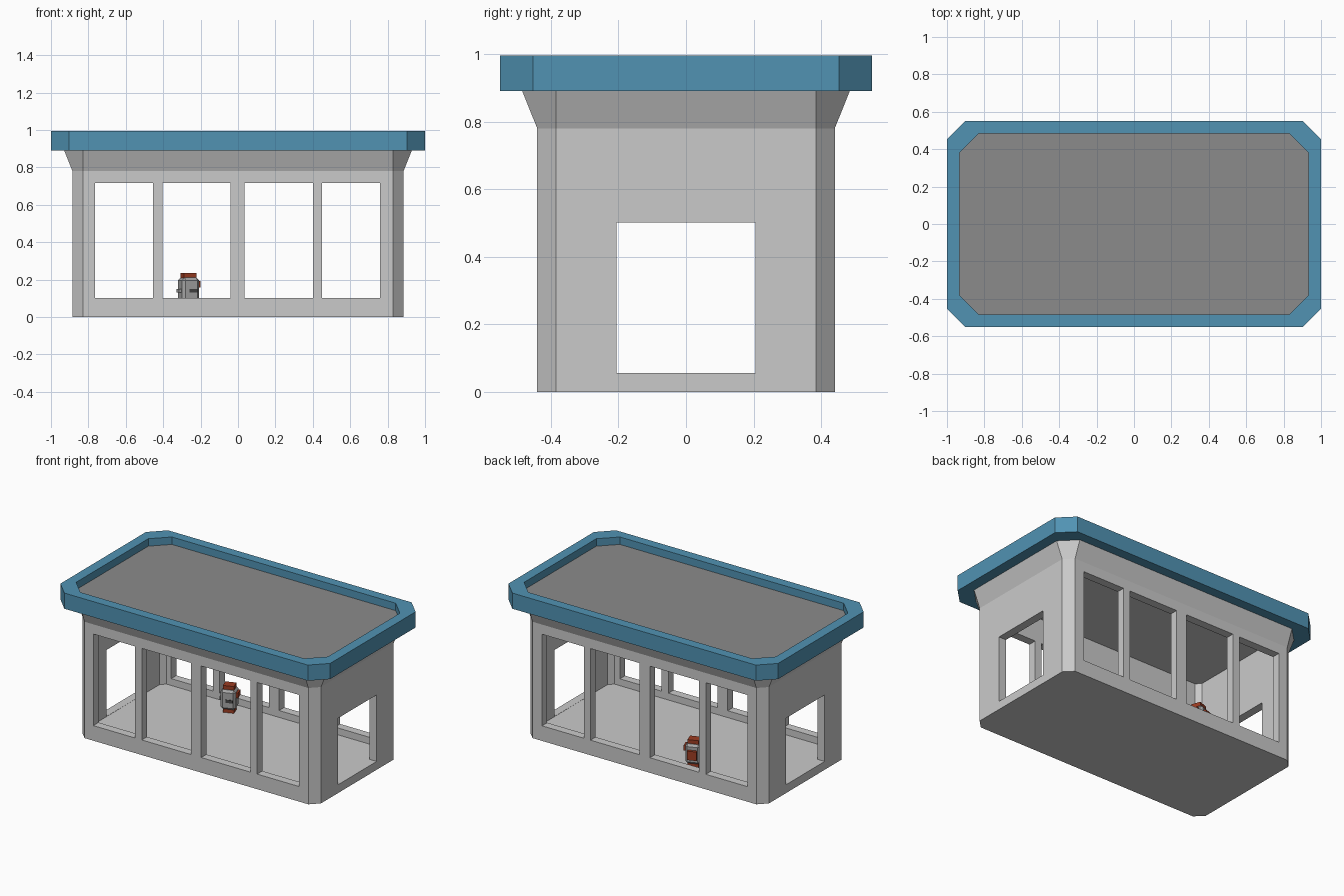
import bpy
import bmesh
from mathutils import Matrix, Vector

cube = bpy.data.objects.get("Cube")
if cube:
    bpy.data.objects.remove(cube, do_unlink=True)


def material(name, color):
    m = bpy.data.materials.new(name)
    m.use_nodes = True
    m.diffuse_color = (*color, 1)
    m.node_tree.nodes["Principled BSDF"].inputs["Base Color"].default_value = (*color, 1)
    return m


WALL = material("pale grey plaster", (0.59, 0.59, 0.59))
BLUE = material("blue trim", (0.082, 0.29, 0.45))
DECK = material("dark grey roofing", (0.26, 0.26, 0.26))
METAL = material("machine grey", (0.38, 0.38, 0.38))
DARK = material("dark slot", (0.06, 0.06, 0.06))
RUST = material("rust red", (0.33, 0.045, 0.016))


def finish(name, bm, mats):
    bmesh.ops.recalc_face_normals(bm, faces=bm.faces)
    mesh = bpy.data.meshes.new(name)
    bm.to_mesh(mesh)
    bm.free()
    for m in mats:
        mesh.materials.append(m)
    ob = bpy.data.objects.new(name, mesh)
    bpy.context.collection.objects.link(ob)
    return ob


def octagon(hx, hy, c):
    """Rectangle with cut corners."""
    quarter = [(hx, hy - c), (hx - c, hy)]
    pts = quarter + [(-x, y) for x, y in reversed(quarter)]
    return pts + [(-x, -y) for x, y in pts]


def loft(name, rings, mats, cap_index=0):
    """Bridge cut-corner rings (half x, half y, corner, z) and cap both ends."""
    bm = bmesh.new()
    loops = [[bm.verts.new((x, y, z)) for x, y in octagon(hx, hy, c)]
             for hx, hy, c, z in rings]
    for a, b in zip(loops, loops[1:]):
        for i in range(len(a)):
            j = (i + 1) % len(a)
            bm.faces.new((a[i], a[j], b[j], b[i]))
    bm.faces.new(loops[0][::-1])
    bm.faces.new(loops[-1]).material_index = cap_index
    return finish(name, bm, mats)


def box(name, center, size, mat, spin=None, bevel=0):
    bm = bmesh.new()
    bmesh.ops.create_cube(bm, size=1)
    bmesh.ops.scale(bm, vec=size, verts=bm.verts)
    if bevel:
        bmesh.ops.bevel(bm, geom=bm.edges[:], offset=bevel, segments=1, affect='EDGES')
    bmesh.ops.translate(bm, vec=center, verts=bm.verts)
    if spin:
        bm.transform(spin)
    return finish(name, bm, [mat])


# Walls: straight shell that flares out under the roof
walls = loft("walls", [(0.885, 0.44, 0.055, 0), (0.885, 0.44, 0.055, 0.78),
                       (0.93, 0.485, 0.1, 0.892)], [WALL])

# Room hollow, windows and side doorways cut from the shell
T = 0.055
cutters = [loft("room_cutter", [(0.885 - T, 0.44 - T, 0.03, 0.055),
                                (0.885 - T, 0.44 - T, 0.03, 0.882)], [WALL])]
for x0, x1 in [(-0.765, -0.455), (-0.405, -0.04), (0.035, 0.40), (0.45, 0.76)]:
    cutters.append(box("window_cutter", ((x0 + x1) / 2, 0, 0.408),
                       (x1 - x0, 1.2, 0.614), WALL))
cutters.append(box("door_cutter", (0, 0, 0.279), (2.2, 0.41, 0.446), WALL))
for c in cutters:
    c.hide_render = True
    mod = walls.modifiers.new(c.name, 'BOOLEAN')
    mod.operation = 'DIFFERENCE'
    mod.solver = 'EXACT'
    mod.object = c

# Bake the cuts and drop the cutters
bpy.context.view_layer.update()
baked = bpy.data.meshes.new_from_object(
    walls.evaluated_get(bpy.context.evaluated_depsgraph_get()))
walls.modifiers.clear()
walls.data = baked
for c in cutters:
    bpy.data.objects.remove(c, do_unlink=True)

# Roof: blue rim around a sunken deck
loft("roof", [(1, 0.55, 0.097, 0.89), (1, 0.55, 0.097, 0.995),
              (0.933, 0.485, 0.103, 0.995), (0.933, 0.485, 0.103, 0.945)],
     [BLUE, DECK], cap_index=1)

# Small machine standing on the floor near the back windows
spin = Matrix.Translation(Vector((-0.265, 0.29, 0.055))) @ Matrix.Rotation(0.35, 4, 'Z')
box("machine_body", (0, 0, 0.09), (0.095, 0.095, 0.13), METAL, spin, 0.014)
box("machine_cap", (0, 0, 0.167), (0.07, 0.06, 0.026), RUST, spin)
box("machine_base", (0, 0, 0.012), (0.07, 0.06, 0.024), RUST, spin)
box("machine_side_plate", (0.053, 0, 0.12), (0.014, 0.05, 0.035), RUST, spin)
box("machine_back_plate", (0, 0.055, 0.09), (0.06, 0.022, 0.06), RUST, spin)
box("machine_slot", (0.01, -0.048, 0.085), (0.045, 0.006, 0.02), DARK, spin)
box("machine_handle", (-0.053, 0, 0.085), (0.014, 0.04, 0.02), METAL, spin)
